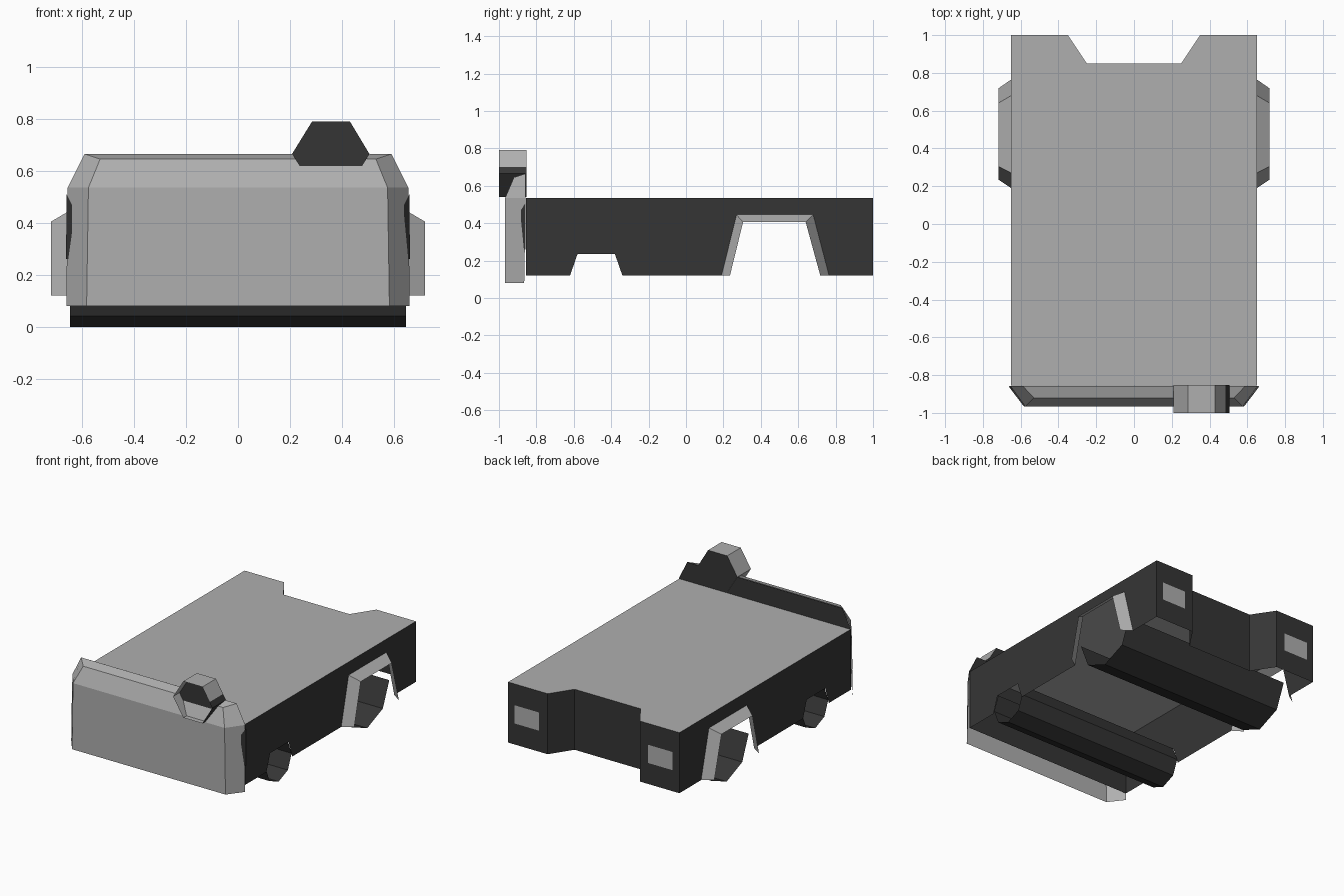
import bpy, bmesh, math

cube = bpy.data.objects.get("Cube")
if cube:
    bpy.data.objects.remove(cube, do_unlink=True)


def material(name, value):
    m = bpy.data.materials.new(name)
    m.use_nodes = True
    colour = (value, value, value, 1)
    m.diffuse_color = colour
    bsdf = next(n for n in m.node_tree.nodes if n.type == 'BSDF_PRINCIPLED')
    bsdf.inputs["Base Color"].default_value = colour
    bsdf.inputs["Roughness"].default_value = 0.8
    return m


GREY = material("light grey", 0.43)
DARK = material("charcoal", 0.036)


def build(name, polygons, mats):
    """Make an object from polygons given as (points, material index)."""
    bm = bmesh.new()
    for points, index in polygons:
        face = bm.faces.new([bm.verts.new(p) for p in points])
        face.material_index = index
    bmesh.ops.remove_doubles(bm, verts=bm.verts, dist=0.0005)
    bmesh.ops.recalc_face_normals(bm, faces=bm.faces)
    mesh = bpy.data.meshes.new(name)
    bm.to_mesh(mesh)
    bm.free()
    for m in mats:
        mesh.materials.append(m)
    obj = bpy.data.objects.new(name, mesh)
    bpy.context.collection.objects.link(obj)
    return obj


def strips(a, b, index=0, closed=False):
    """Quads that join two matching rows of points."""
    n = len(a)
    return [((a[i], a[(i + 1) % n], b[(i + 1) % n], b[i]), index)
            for i in range(n if closed else n - 1)]


W, FRONT, BACK, LOW, ROOF = 0.65, -0.855, 1.0, 0.12, 0.535

# Body shell: open underneath, notched tail, wheel arches cut in the sides
tail = [(W, BACK), (0.35, BACK), (0.25, 0.85), (-0.25, 0.85), (-0.35, BACK), (-W, BACK)]
front_arch = [(-0.62, LOW), (-0.58, 0.235), (-0.38, 0.235), (-0.34, LOW)]
rear_arch = [(0.19, LOW), (0.27, 0.445), (0.68, 0.445), (0.765, LOW)]
side = [(FRONT, ROOF), (FRONT, LOW)] + front_arch + rear_arch + [(BACK, LOW), (BACK, ROOF)]
roof = [(-W, FRONT, ROOF), (W, FRONT, ROOF)] + [(x, y, ROOF) for x, y in tail]
body = [(roof, 0)]
body += strips([(x, y, ROOF) for x, y in tail], [(x, y, LOW) for x, y in tail], 1)
body += [([(s * W, y, z) for y, z in side], 1) for s in (-1, 1)]
build("body_shell", body, [GREY, DARK])

# Bulkhead behind the nose
half = [(0.652, LOW), (0.653, ROOF), (0.588, 0.664)]
outline = half + [(-x, z) for x, z in reversed(half)]
build("front_bulkhead", [([(x, FRONT, z) for x, z in outline], 0)], [DARK])

# Nose panel: flat face with bevelled sides and top
outer = [(0.66, -0.865, 0.08), (0.655, -0.857, ROOF), (0.59, -0.857, 0.665)]
inner = [(0.582, -0.967, 0.08), (0.575, -0.967, ROOF), (0.53, -0.92, 0.645)]


def both(row):
    return row + [(-x, y, z) for x, y, z in reversed(row)]


rim, face = both(outer), both(inner)
nose = strips(rim, face)
nose += [((face[0], face[1], face[4], face[5]), 0),
         ((face[1], face[2], face[3], face[4]), 0)]
build("nose_panel", nose, [GREY])

for s, label in ((1, "left"), (-1, "right")):
    # Narrow dark strip on the bevelled side of the nose
    corners = [(0.661, -0.859, 0.26), (0.639, -0.885, 0.26),
               (0.639, -0.882, 0.47), (0.659, -0.857, 0.51)]
    build(label + "_nose_strip", [([(s * x, y, z) for x, y, z in corners], 0)], [DARK])

    # Flared rear arch
    flare = [(0.235, LOW), (0.305, 0.405), (0.64, 0.405), (0.718, LOW)]
    build(label + "_arch_flare",
          strips([(s * W, y, z) for y, z in rear_arch],
                 [(s * 0.718, y, z) for y, z in flare]), [GREY])

    # Tail lamp plate
    x0, x1, z0, z1, y = 0.415 * s, 0.60 * s, 0.265, 0.39, BACK + 0.002
    build(label + "_tail_lamp",
          [([(x0, y, z0), (x1, y, z0), (x1, y, z1), (x0, y, z1)], 0)], [GREY])


# Wheel rollers: faceted troughs running across the underside
def roller(name, y, radius, first, last):
    arc = [(y + radius * math.cos(math.radians(a)), radius + radius * math.sin(math.radians(a)))
           for a in range(first, last + 1, 45)]
    build(name, strips([(-0.645, p, q) for p, q in arc],
                       [(0.645, p, q) for p, q in arc]), [DARK])


roller("front_roller", -0.48, 0.14, -225, 45)
roller("rear_roller", 0.48, 0.238, -180, 0)

# Hexagonal lamp on the nose: open hood with dark lens and back plate
hexagon = [(0.505, 0.665), (0.484, 0.70), (0.43, 0.79), (0.285, 0.79),
           (0.208, 0.665), (0.285, 0.54), (0.43, 0.54)]


def hex_at(y):
    return [(x, y, z) for x, z in hexagon]


hood = strips(hex_at(-1.0), hex_at(-0.853), 0, True)
hood = [(p, 1 if i in (0, 6) else 0) for i, (p, _) in enumerate(hood)]
build("lamp_hood", hood, [GREY, DARK])
build("lamp_lens", [(hex_at(-0.931), 0)], [DARK])
build("lamp_back", [(hex_at(-0.853), 0)], [DARK])
